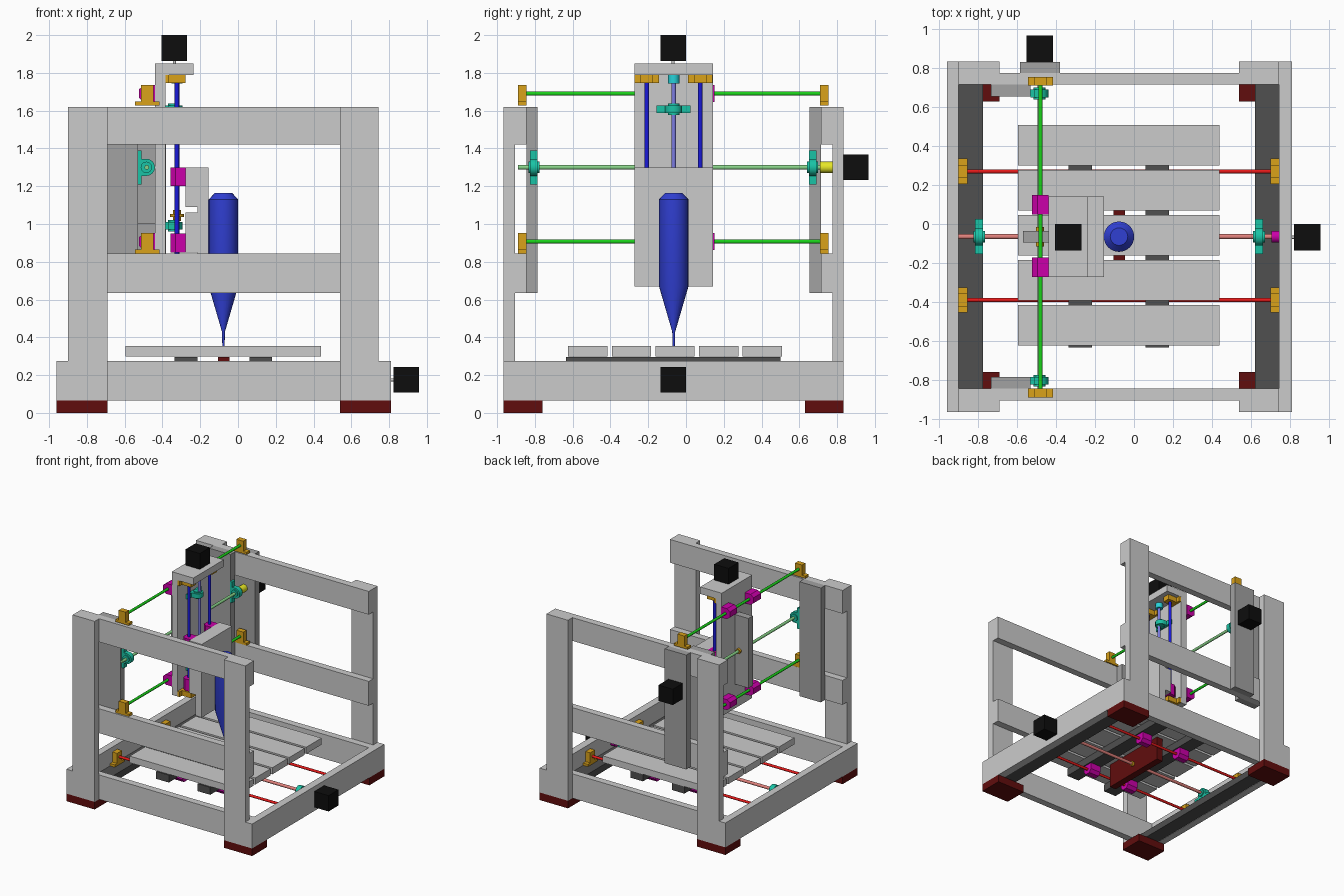
import bpy, bmesh, math
from mathutils import Vector

if "Cube" in bpy.data.objects:
    bpy.data.objects.remove(bpy.data.objects["Cube"])

def mat(name, r, g, b):
    m = bpy.data.materials.new(name)
    m.diffuse_color = (r, g, b, 1)
    m.use_nodes = True
    m.node_tree.nodes["Principled BSDF"].inputs["Base Color"].default_value = m.diffuse_color
    return m

DGREY = mat("mid_grey", .36, .36, .36)
CHAR = mat("charcoal", .08, .08, .08)
MAROON = mat("maroon", .12, .004, .004)
GREEN = mat("green", .01, .65, .01)
RED = mat("red", .8, .01, .01)
BLUE = mat("blue", .01, .01, .7)
PGREEN = mat("pale_green", .25, .65, .25)
PRED = mat("pale_red", .75, .22, .2)
PBLUE = mat("pale_blue", .2, .2, .75)
TEAL = mat("teal", .01, .55, .38)
PINK = mat("magenta", .6, .0, .4)
BRASS = mat("brass", .7, .36, .01)
YELLOW = mat("yellow", .8, .8, .02)
CYAN = mat("cyan", .02, .65, .7)
BLACK = mat("black", .004, .004, .004)
TOOL = mat("tool_blue", .03, .05, .65)

X, Y, Z = Vector((1, 0, 0)), Vector((0, 1, 0)), Vector((0, 0, 1))

def finish(name, bm, m, smooth=False):
    bmesh.ops.recalc_face_normals(bm, faces=bm.faces)
    me = bpy.data.meshes.new(name)
    bm.to_mesh(me)
    bm.free()
    ob = bpy.data.objects.new(name, me)
    bpy.context.collection.objects.link(ob)
    if m:
        me.materials.append(m)
    if smooth:
        bpy.ops.object.select_all(action='DESELECT')
        ob.select_set(True)
        bpy.context.view_layer.objects.active = ob
        bpy.ops.object.shade_smooth_by_angle(angle=math.radians(35))
    return ob

def box(name, x0, x1, y0, y1, z0, z1, m=None):
    bm = bmesh.new()
    bmesh.ops.create_cube(bm, size=1)
    for v in bm.verts:
        v.co = ((x0 + x1) / 2 + v.co.x * (x1 - x0), (y0 + y1) / 2 + v.co.y * (y1 - y0),
                (z0 + z1) / 2 + v.co.z * (z1 - z0))
    return finish(name, bm, m)

def prism(name, prof, centre, axis, normal, length, m, smooth=False):
    """Profile (across, along normal) extruded along axis, centred."""
    bm = bmesh.new()
    side = axis.cross(normal)
    start = Vector(centre) - axis * length / 2
    f = bm.faces.new([bm.verts.new(start + side * a + normal * b) for a, b in prof])
    ext = bmesh.ops.extrude_face_region(bm, geom=[f])
    bmesh.ops.translate(bm, vec=axis * length,
                        verts=[g for g in ext['geom'] if isinstance(g, bmesh.types.BMVert)])
    return finish(name, bm, m, smooth)

def arc(r, a0, a1, n):
    return [(r * math.cos(math.radians(a0 + (a1 - a0) * i / n)),
             r * math.sin(math.radians(a0 + (a1 - a0) * i / n))) for i in range(n + 1)]

def rod(name, a, b, r, m, n=20):
    a, b = Vector(a), Vector(b)
    d = b - a
    axis = d.normalized()
    nor = X if abs(axis.z) > .5 else Z
    return prism(name, arc(r, 0, 360, n)[:-1], (a + b) / 2, axis, nor, d.length, m, True)

SUPPORT = [(-.065, -.062), (.065, -.062), (.065, -.042), (.033, -.042),
           (.033, .045), (-.033, .045), (-.033, -.042), (-.065, -.042)]
BEARING = [(-.09, -.045), (.09, -.045), (.09, -.025), (.045, -.025)] + arc(.045, 0, 180, 12) + \
          [(-.045, -.025), (-.09, -.025)]
SLIDE = [(-.045, -.043), (.045, -.043), (.045, .012), (.024, .04), (-.024, .04), (-.045, .012)]

def screw_bearing(name, c, axis, nor):
    prism(name, BEARING, c, axis, nor, .04, TEAL, True)
    c = Vector(c)
    rod(name + "_hub", c - axis * .03, c + axis * .03, .03, TEAL)

def nut(name, c, axis, half):
    c = Vector(c)
    rod(name, c - axis * half, c + axis * half, .021, BRASS)
    rod(name + "_flange", c - axis * .008, c + axis * .008, .037, BRASS)

# Frame: feet, posts, cross beams, side beams
for x0, x1 in ((-.96, -.69), (.54, .81)):
    for y0, y1 in ((-.965, -.76), (.63, .835)):
        box("foot", x0, x1, y0, y1, 0, .065, MAROON)
for x0, x1 in ((-.9, -.69), (.54, .745)):
    for y0, y1 in ((-.965, -.905), (.775, .835)):
        box("post", x0, x1, y0, y1, .065, 1.62)
for y0, y1 in ((-.905, -.845), (.715, .775)):
    for z0, z1 in ((.065, .275), (.635, .845), (1.42, 1.62)):
        box("cross_beam", -.9, .745, y0, y1, z0, z1)
for x0, x1 in ((-.96, -.9), (.745, .81)):
    box("side_beam", x0, x1, -.965, .835, .065, .275)

# Mounting panels
for x0, x1 in ((-.9, -.775), (.622, .745)):
    box("bed_axis_panel", x0, x1, -.845, .715, .068, .125, CHAR)
for y0, y1 in ((-.845, -.785), (.655, .715)):
    box("cross_axis_panel", -.735, -.53, y0, y1, .635, 1.62, DGREY)
box("motor_panel", -.585, -.38, .775, .832, .635, 1.62, DGREY)

# Bed: slats, runners, drive plate
for i in range(5):
    y = .508 - i * .231
    box("bed_slat", -.595, .44, y - .208, y, .298, .355)
for xc in (-.275, .12):
    box("bed_runner", xc - .06, xc + .06, -.635, .5, .233, .297, CHAR)
box("bed_drive_plate", -.105, -.045, -.36, .24, .09, .297, MAROON)

# Bed axis: rods, supports, slides, screw
CY = -.065
for y in (.27, -.39):
    rod("bed_rod", (-.9, y, .19), (.745, y, .19), .011, RED)
    for x in (-.878, .723):
        prism("bed_rod_support", SUPPORT, (x, y, .187), X, Z, .045, BRASS)
    for x in (-.275, .12):
        prism("bed_slide", SLIDE, (x, y, .19), X, -Z, .1, PINK)
rod("bed_screw", (-.9, CY, .175), (.745, CY, .175), .013, PRED)
for x in (-.795, .642):
    screw_bearing("bed_screw_bearing", (x, CY, .172), X, Z)
rod("bed_coupling", (.705, CY, .175), (.75, CY, .175), .03, PINK)
nut("bed_nut", (-.075, CY, .175), X, .05)

# Cross axis: rods, supports, slides, screw
for z in (.907, 1.69):
    rod("cross_rod", (-.48, -.89, z), (-.48, .755, z), .011, GREEN)
    for y in (-.868, .733):
        prism("cross_rod_support", SUPPORT, (-.48, y, z), Y, Z, .045, BRASS)
    for y in (-.222, .1):
        prism("cross_slide", SLIDE, (-.483, y, z), Y, -X, .1, PINK)
rod("cross_screw", (-.483, -.89, 1.3), (-.483, .78, 1.3), .012, PGREEN)
for y in (-.805, .67):
    screw_bearing("cross_screw_bearing", (-.485, y, 1.3), Y, X)
rod("cross_coupling", (-.483, .71, 1.3), (-.483, .775, 1.3), .03, YELLOW)

# Carriage
box("carriage_back_plate", -.44, -.385, -.272, .142, .79, 1.79)
box("carriage_top_plate", -.44, -.235, -.272, .142, 1.79, 1.85)
box("carriage_nut_plate", -.57, -.44, -.095, -.035, 1.0, 1.6, DGREY)
nut("cross_nut", (-.483, CY, 1.3), Y, .05)

# Vertical axis: rods, supports, slides, screw
VX = -.323
for y in (-.207, .075):
    rod("vertical_rod", (VX, y, .79), (VX, y, 1.79), .012, BLUE)
    for z in (.813, 1.768):
        prism("vertical_rod_support", SUPPORT, (VX, y, z), Z, X, .045, BRASS)
    for z in (.9, 1.25):
        prism("vertical_slide", SLIDE, (-.318, y, z), Z, -X, .1, PINK)
rod("vertical_screw", (VX, CY, .82), (VX, CY, 1.8), .012, PBLUE)
for z in (.99, 1.607):
    screw_bearing("vertical_screw_bearing", (-.34, CY, z), Z, X)
rod("vertical_coupling", (VX, CY, 1.745), (VX, CY, 1.795), .03, CYAN)
nut("vertical_nut", (VX, CY, 1.045), Z, .03)

# Tool plate with spacers
box("tool_plate", -.215, -.155, -.272, .142, .67, 1.3)
for z0, z1 in ((.85, 1.06), (1.09, 1.3)):
    box("tool_spacer", -.277, -.215, -.272, .142, z0, z1)

# Tool: body of revolution along z
prof = [(0, 1.165), (.045, 1.165), (.078, 1.13), (.078, .67), (.008, .43), (.006, .355), (0, .355)]
bm = bmesh.new()
vs = [bm.verts.new((-.077 + r, CY, z)) for r, z in prof]
es = [bm.edges.new(p) for p in zip(vs, vs[1:])]
bmesh.ops.spin(bm, geom=vs + es, cent=(-.077, CY, 0), axis=Z, angle=math.tau, steps=24)
bmesh.ops.remove_doubles(bm, verts=bm.verts, dist=.0005)
finish("tool", bm, TOOL, True)

# Motors with shafts
H = .068
for name, c, axis in (("bed_motor", (.89, -.068, .175), X), ("cross_motor", (-.483, .899, 1.3), Y),
                      ("vertical_motor", (-.337, -.068, 1.932), Z)):
    c = Vector(c)
    box(name, c.x - H, c.x + H, c.y - H, c.y + H, c.z - H, c.z + H, BLACK)
    rod(name + "_shaft", c - axis * .15, c, .008, None)
